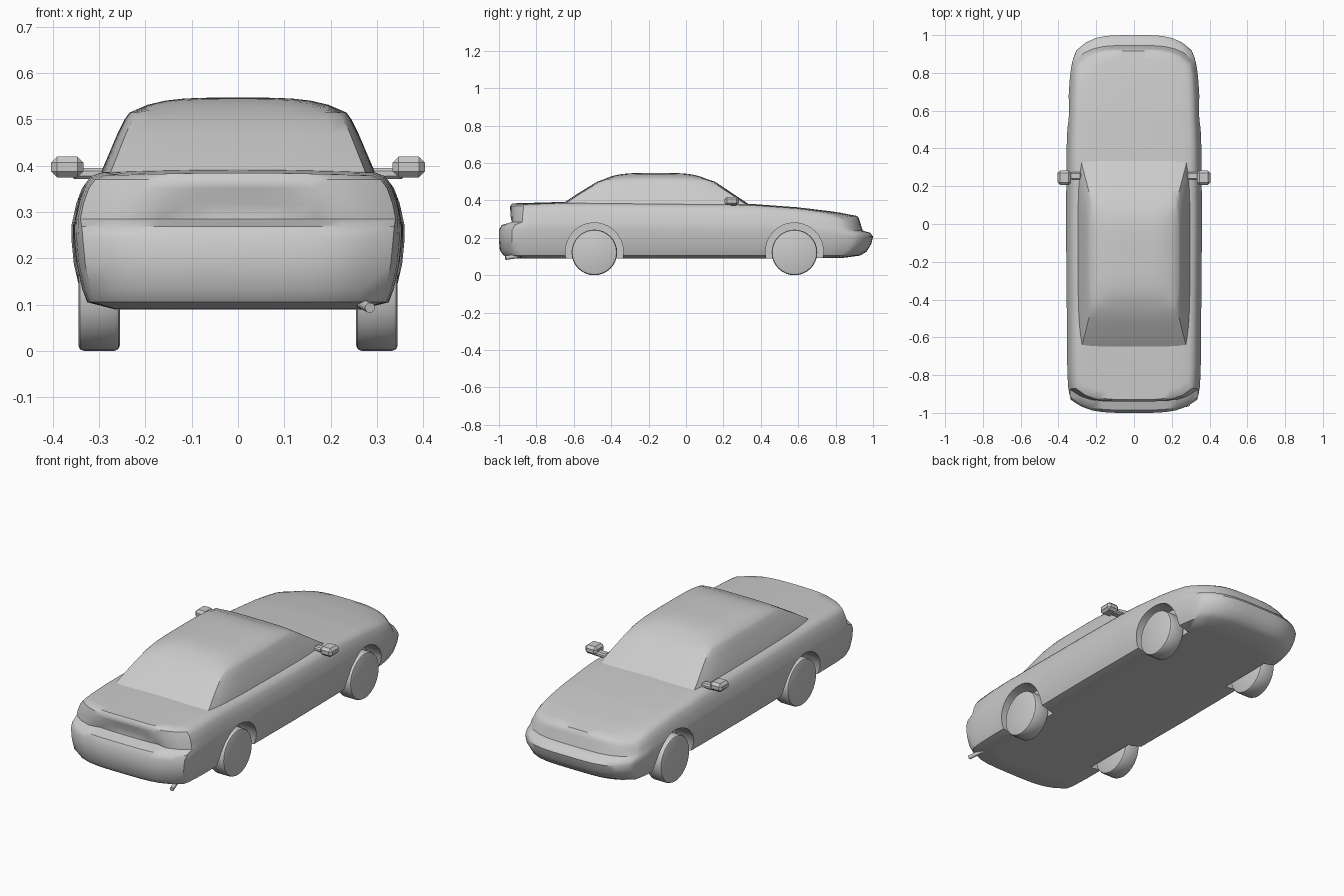
import bpy, bmesh, math
from mathutils import Matrix, Vector

cube = bpy.data.objects.get("Cube")
if cube:
    bpy.data.objects.remove(cube, do_unlink=True)

grey = bpy.data.materials.new("plain grey")
grey.use_nodes = True
grey.diffuse_color = (0.6, 0.6, 0.6, 1)
for node in grey.node_tree.nodes:
    if node.type == "BSDF_PRINCIPLED":
        node.inputs["Base Color"].default_value = (0.6, 0.6, 0.6, 1)


def finish(bm, name):
    bmesh.ops.recalc_face_normals(bm, faces=bm.faces)
    mesh = bpy.data.meshes.new(name)
    bm.to_mesh(mesh)
    bm.free()
    mesh.materials.append(grey)
    obj = bpy.data.objects.new(name, mesh)
    bpy.context.collection.objects.link(obj)
    return obj


def activate(obj):
    bpy.ops.object.select_all(action="DESELECT")
    obj.select_set(True)
    bpy.context.view_layer.objects.active = obj


def smooth(obj, degrees=40):
    activate(obj)
    bpy.ops.object.shade_smooth_by_angle(angle=math.radians(degrees))


def steps(n):
    return [2 * i / n - 1 for i in range(n + 1)]


def interp(points, y):
    """Piecewise linear lookup."""
    if y <= points[0][0]:
        return points[0][1]
    for (a, va), (b, vb) in zip(points, points[1:]):
        if y <= b:
            return va + (vb - va) * (y - a) / (b - a)
    return points[-1][1]


def shell(name, us, vs, rows, place):
    """Closed box grid whose points are shaped by place(u, v, row)."""
    bm = bmesh.new()
    verts = {}
    ni, nj, nk = len(us) - 1, len(vs) - 1, len(rows) - 1

    def vert(i, j, k):
        if (i, j, k) not in verts:
            verts[i, j, k] = bm.verts.new(place(us[i], vs[j], rows[k]))
        return verts[i, j, k]

    def patch(a, b, at):
        for p in range(a):
            for q in range(b):
                corners = (p, q), (p + 1, q), (p + 1, q + 1), (p, q + 1)
                bm.faces.new([vert(*at(*c)) for c in corners])

    for k in (0, nk):
        patch(ni, nj, lambda p, q: (p, q, k))
    for i in (0, ni):
        patch(nj, nk, lambda p, q: (i, p, q))
    for j in (0, nj):
        patch(ni, nk, lambda p, q: (p, j, q))
    return finish(bm, name)


def bowed(y, u, v, rear, front):
    """Round the ends in plan by pulling the corners inwards."""
    t = max(0, (abs(v) - 0.6) / 0.4) ** 2 * u ** 4
    return y - front * t if v > 0 else y + rear * t


def cylinder(name, radius, depth, matrix, segments=32, bevel=0):
    bm = bmesh.new()
    bmesh.ops.create_cone(bm, cap_ends=True, segments=segments, radius1=radius,
                          radius2=radius, depth=depth, matrix=matrix)
    if bevel:
        rims = [e for e in bm.edges if e.calc_face_angle(0) > 1]
        bmesh.ops.bevel(bm, geom=rims, offset=bevel, segments=2, profile=0.5, affect="EDGES")
    return finish(bm, name)


def chamfered_box(name, centre, size, bevel):
    bm = bmesh.new()
    bmesh.ops.create_cube(bm, size=1, matrix=Matrix.Translation(centre) @ Matrix.Diagonal((*size, 1)))
    bmesh.ops.bevel(bm, geom=bm.edges[:], offset=bevel, segments=1, affect="EDGES")
    return finish(bm, name)


# Lower body: deck height and half width along the length
DECK = [(-0.94, 0.378), (-0.66, 0.386), (0.34, 0.376), (0.6, 0.357), (0.8, 0.333), (0.93, 0.308)]
WIDTH = [(-1, 0.335), (-0.92, 0.348), (-0.8, 0.353), (0, 0.36), (0.4, 0.357),
         (0.7, 0.345), (0.82, 0.338), (0.92, 0.325), (1, 0.305)]
SILL = 0.105
# height fraction, width factor, rear end, front end
BODY_ROWS = [
    (-0.055, 0.75, -0.9, 0.84), (0, 0.92, -0.975, 0.93), (0.1, 0.95, -0.995, 0.965),
    (0.3, 0.985, -1, 0.99), (0.5, 1, -1, 1), (0.6, 1, -0.985, 0.985),
    (0.66, 0.99, -0.945, 0.945), (0.78, 0.97, -0.943, 0.937), (0.9, 0.935, -0.94, 0.93),
    (0.97, 0.895, -0.94, 0.925), (1, 0.83, -0.93, 0.915)]


def place_body(u, v, row):
    g, factor, rear, front = row
    y = rear + (front - rear) * (v + 1) / 2
    x = u * interp(WIDTH, y) * factor
    z = SILL + (interp(DECK, y) - SILL) * g
    if g == 1:
        z += 0.006 * (1 - u * u)
    y = bowed(y, u, v, 0.07, 0.08)
    # plate recess in the tail
    if v == -1 and (0.6 < g < 0.7 and abs(u) < 0.6 or 0.7 < g < 0.8 and abs(u) < 0.45):
        y += 0.02
    return x, y, z


body = shell("body", steps(12), steps(40), BODY_ROWS, place_body)

# Wheel wells and wheels
ACROSS = Matrix.Rotation(math.pi / 2, 4, "Y")
for end, y in (("rear", -0.49), ("front", 0.58)):
    for side, s in (("left", 1), ("right", -1)):
        cutter = cylinder("well_cutter", 0.155, 0.2,
                          Matrix.Translation((s * 0.35, y, 0.125)) @ ACROSS, 40)
        cutter.hide_render = True
        activate(body)
        cut = body.modifiers.new("wheel well", "BOOLEAN")
        cut.operation = "DIFFERENCE"
        cut.solver = "EXACT"
        cut.object = cutter
        bpy.ops.object.modifier_apply(modifier=cut.name)
        bpy.data.objects.remove(cutter, do_unlink=True)
        smooth(cylinder(f"{end}_{side}_wheel", 0.122, 0.09,
                        Matrix.Translation((s * 0.3, y, 0.122)) @ ACROSS, 32, 0.012), 30)
smooth(body)

# Cabin: height, half width, rear end, front end
CABIN_ROWS = [(0.355, 0.304, -0.7, 0.375), (0.39, 0.294, -0.65, 0.32), (0.43, 0.277, -0.59, 0.26),
              (0.47, 0.26, -0.525, 0.2), (0.5, 0.245, -0.475, 0.155), (0.515, 0.234, -0.435, 0.11)]


def place_cabin(u, v, row):
    z, half, rear, front = row
    y = rear + (front - rear) * (v + 1) / 2
    x = u * half * (1 - 0.07 * v ** 4)
    if row is CABIN_ROWS[-1]:
        z += 0.032 * (1 - u ** 4) * (1 - v ** 4)
    return x, bowed(y, u, v, 0.015, 0.015), z


smooth(shell("cabin", steps(12), steps(20), CABIN_ROWS, place_cabin))

# Door mirrors
for side, s in (("left", 1), ("right", -1)):
    chamfered_box(f"{side}_mirror_arm", (s * 0.32, 0.255, 0.383), (0.08, 0.04, 0.024), 0.007)
    chamfered_box(f"{side}_mirror", (s * 0.369, 0.245, 0.397), (0.07, 0.078, 0.045), 0.013)

# Exhaust pipe, angled outwards
start, tip = Vector((0.262, -0.88, 0.105)), Vector((0.285, -0.965, 0.093))
axis = tip - start
smooth(cylinder("exhaust_pipe", 0.011, axis.length,
                Matrix.Translation((start + tip) / 2) @ axis.to_track_quat("Z", "Y").to_matrix().to_4x4(), 12))
